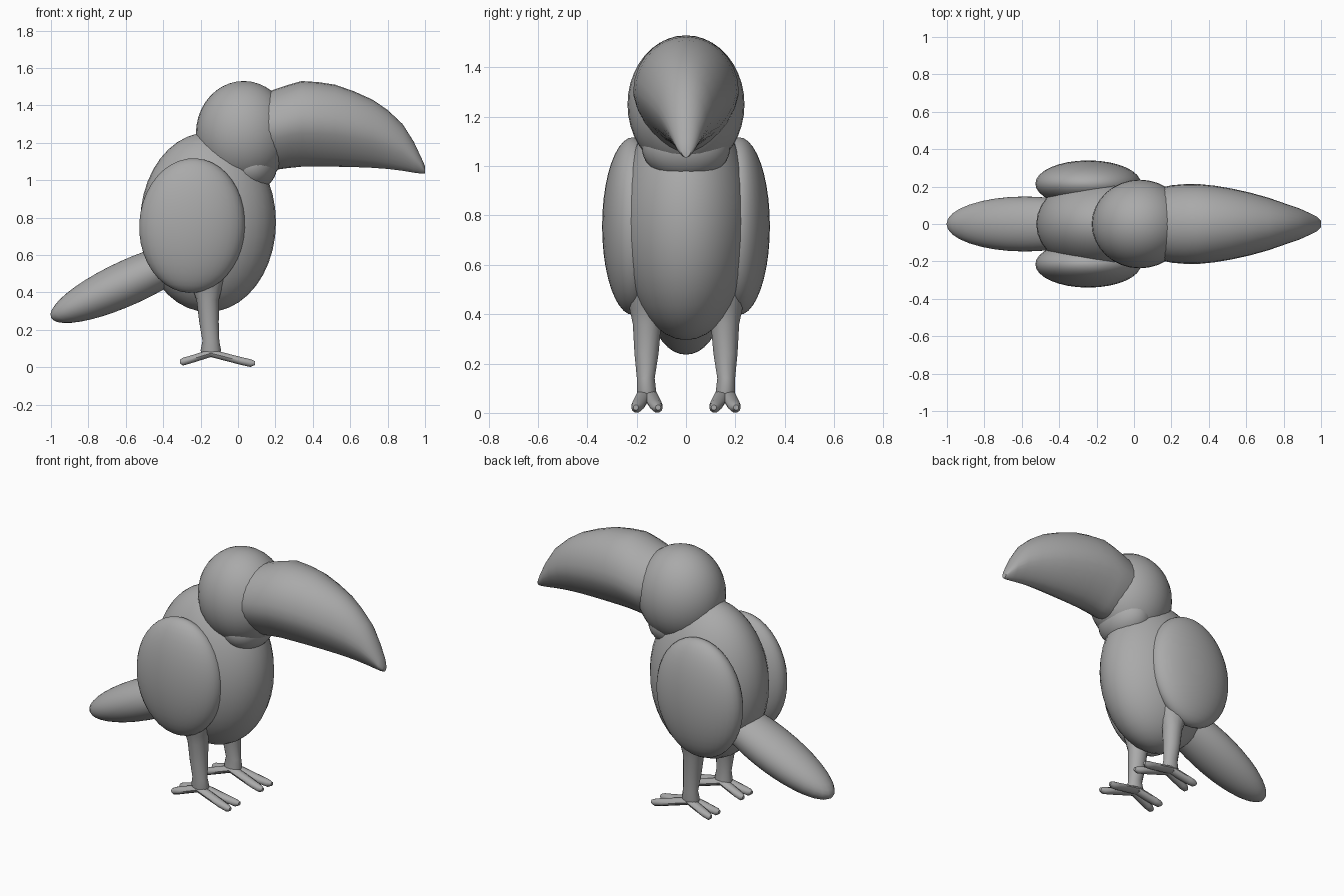
import bpy, bmesh, math
from mathutils import Matrix, Vector

if "Cube" in bpy.data.objects:
    bpy.data.objects.remove(bpy.data.objects["Cube"])

GREY = bpy.data.materials.new("soft grey")
GREY.diffuse_color = (0.4, 0.4, 0.4, 1)
GREY.use_nodes = True
GREY.node_tree.nodes["Principled BSDF"].inputs["Base Color"].default_value = GREY.diffuse_color


def finish(name, bm, mirror=False):
    """Turn a bmesh into a smooth grey object, optionally mirrored across y."""
    bmesh.ops.recalc_face_normals(bm, faces=bm.faces[:])
    mesh = bpy.data.meshes.new(name)
    bm.to_mesh(mesh)
    bm.free()
    mesh.materials.append(GREY)
    ob = bpy.data.objects.new(name, mesh)
    bpy.context.collection.objects.link(ob)
    bpy.ops.object.select_all(action='DESELECT')
    ob.select_set(True)
    bpy.context.view_layer.objects.active = ob
    bpy.ops.object.shade_smooth_by_angle(angle=math.radians(45))
    if mirror:
        mod = ob.modifiers.new("both sides", 'MIRROR')
        mod.use_axis = (False, True, False)
        mod.use_mirror_merge = False
    return ob


def ellipsoid(name, centre, radii, tilt=0, mirror=False):
    """Egg shape, tilted about y by an angle in degrees."""
    bm = bmesh.new()
    m = (Matrix.Translation(centre)
         @ Matrix.Rotation(math.radians(tilt), 4, 'Y')
         @ Matrix.Diagonal((*radii, 1)))
    bmesh.ops.create_uvsphere(bm, u_segments=32, v_segments=20, radius=1, matrix=m)
    return finish(name, bm, mirror)


def loft(bm, rings):
    """Skin a list of point rings and cap both ends."""
    loops = [[bm.verts.new(p) for p in ring] for ring in rings]
    n = len(loops[0])
    for a, b in zip(loops, loops[1:]):
        for i in range(n):
            j = (i + 1) % n
            bm.faces.new((a[i], a[j], b[j], b[i]))
    bm.faces.new(loops[0])
    bm.faces.new(loops[-1])


def ring(centre, u, v, n, pinch=0):
    """Oval ring spanned by u and v; pinch narrows its lower half."""
    pts = []
    for i in range(n):
        t = math.tau * i / n
        c, s = math.cos(t), math.sin(t)
        k = 1 - pinch * max(0, -s) ** 1.3
        pts.append(Vector(centre) + Vector(u) * c * k + Vector(v) * s)
    return pts


# Torso, throat and head
ellipsoid("torso", (-0.16, 0, 0.775), (0.363, 0.265, 0.48))
ellipsoid("throat", (0.07, 0, 1.08), (0.14, 0.18, 0.14))
ellipsoid("head", (0.03, 0, 1.25), (0.255, 0.237, 0.28))

# Folded wings and tail
ellipsoid("wing", (-0.245, 0.215, 0.757), (0.283, 0.125, 0.36), 3, mirror=True)
ellipsoid("tail", (-0.583, 0, 0.455), (0.458, 0.147, 0.12), -24.5)

# Beak: x, bottom, top, half width
beak = [(0.08, 1.08, 1.44, 0.18), (0.20, 1.055, 1.487, 0.207),
        (0.27, 1.065, 1.51, 0.213), (0.34, 1.072, 1.53, 0.214),
        (0.43, 1.073, 1.524, 0.205), (0.52, 1.072, 1.51, 0.19),
        (0.62, 1.07, 1.475, 0.168), (0.72, 1.066, 1.43, 0.14),
        (0.80, 1.06, 1.375, 0.112), (0.88, 1.05, 1.30, 0.085),
        (0.94, 1.04, 1.205, 0.058), (0.98, 1.035, 1.12, 0.038),
        (1.00, 1.035, 1.075, 0.018)]
bm = bmesh.new()
loft(bm, [ring((x, 0, (lo + hi) / 2), (0, w, 0), (0, 0, (hi - lo) / 2), 28, 0.3)
          for x, lo, hi, w in beak])
finish("beak", bm)

# Legs: z, x centre, y centre, half depth, half width
leg = [(0.50, -0.17, 0.165, 0.11, 0.085), (0.42, -0.165, 0.162, 0.078, 0.068),
       (0.36, -0.162, 0.158, 0.06, 0.059), (0.24, -0.155, 0.16, 0.052, 0.05),
       (0.14, -0.145, 0.163, 0.045, 0.037), (0.09, -0.145, 0.16, 0.055, 0.04),
       (0.06, -0.145, 0.158, 0.045, 0.038)]
bm = bmesh.new()
loft(bm, [ring((x, y, z), (dx, 0, 0), (0, dy, 0), 14) for z, x, y, dx, dy in leg])
finish("leg", bm, mirror=True)

# Feet: two toes forward and two toes back
bm = bmesh.new()
for reach, spread, drop in ((0.235, 0.045, 0.022), (-0.165, 0.04, 0.03)):
    for side in (-1, 1):
        rings = []
        for t, r in ((0, 0.03), (0.35, 0.03), (0.7, 0.028), (0.9, 0.022), (1, 0.011)):
            z = 0.075 + (drop - 0.075) * min(1, t * 1.15)
            c = (-0.145 + reach * t, 0.158 + side * (0.012 + (spread - 0.012) * t), z)
            rings.append(ring(c, (0, r, 0), (0, 0, min(r, 0.022)), 10))
        loft(bm, rings)
finish("toes", bm, mirror=True)
